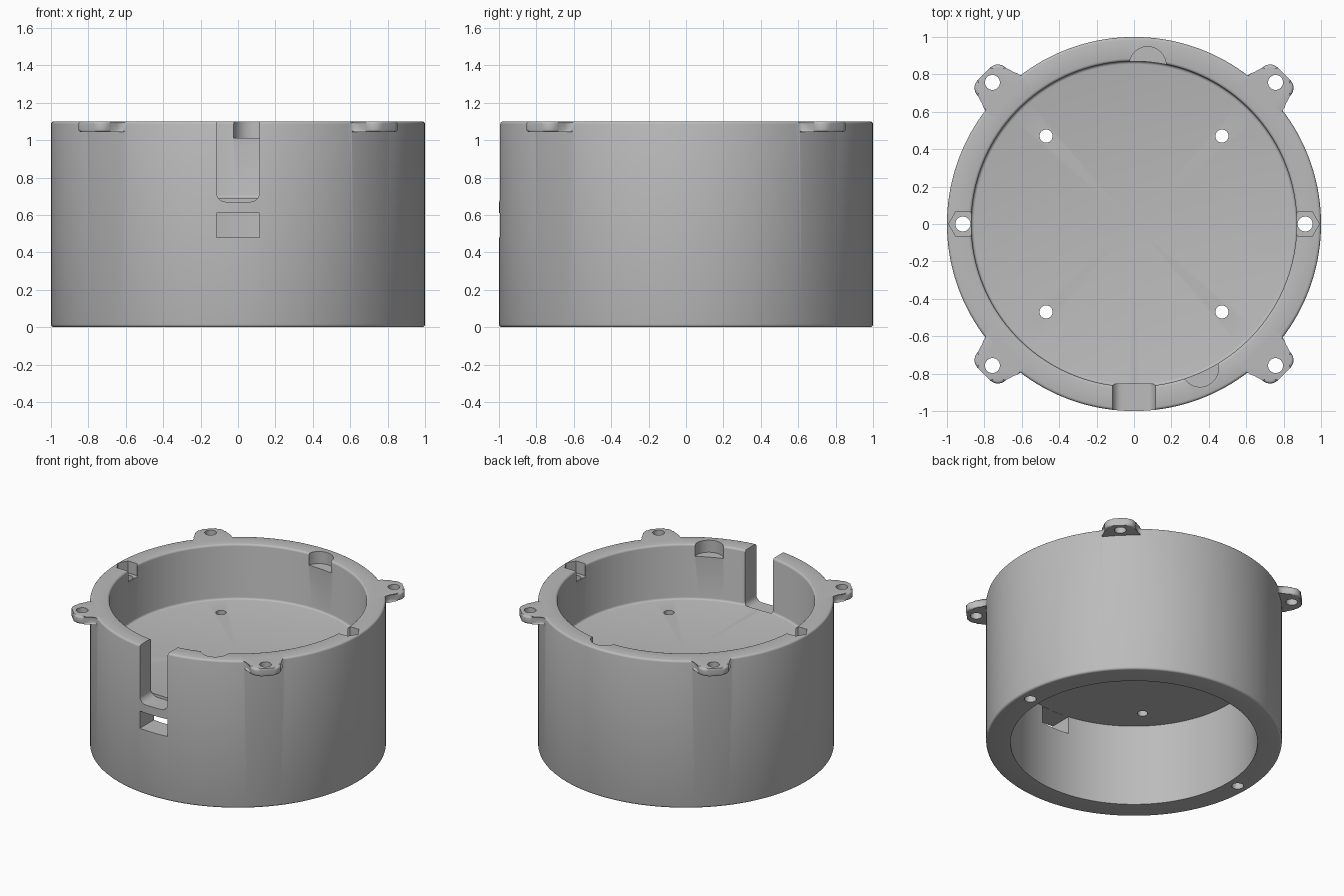
import bpy, bmesh
from math import sin, cos, pi, radians
from mathutils import Matrix

if "Cube" in bpy.data.objects:
    bpy.data.objects.remove(bpy.data.objects["Cube"], do_unlink=True)

TOP = 1.10
grey = bpy.data.materials.new("plain_grey")
grey.use_nodes = True
grey.diffuse_color = (0.5, 0.5, 0.5, 1)
grey.node_tree.nodes["Principled BSDF"].inputs["Base Color"].default_value = (0.5, 0.5, 0.5, 1)


def make(name, bm):
    bmesh.ops.recalc_face_normals(bm, faces=bm.faces[:])
    mesh = bpy.data.meshes.new(name)
    bm.to_mesh(mesh)
    bm.free()
    mesh.materials.append(grey)
    obj = bpy.data.objects.new(name, mesh)
    bpy.context.collection.objects.link(obj)
    return obj


def arc(cx, cy, r, a0, a1, n):
    """Points along an arc, angles in degrees."""
    return [(cx + r * cos(radians(a0 + (a1 - a0) * i / n)),
             cy + r * sin(radians(a0 + (a1 - a0) * i / n))) for i in range(n + 1)]


def circle(cx, cy, r, n=32):
    return arc(cx, cy, r, 0, 360, n)[:-1]


def prism(name, pts, lo, hi, matrix=Matrix(), round_edge=0):
    """Extrude a flat outline from lo to hi, with optional rounded rims."""
    bm = bmesh.new()
    rings = [[bm.verts.new((x, y, z)) for x, y in pts] for z in (lo, hi)]
    bm.faces.new(rings[0])
    bm.faces.new(rings[1])
    for i in range(len(pts)):
        j = (i + 1) % len(pts)
        bm.faces.new((rings[0][i], rings[0][j], rings[1][j], rings[1][i]))
    if round_edge:
        rims = [e for e in bm.edges if abs(e.verts[0].co.z - e.verts[1].co.z) < 1e-5]
        bmesh.ops.bevel(bm, geom=rims, offset=round_edge, segments=3,
                        profile=0.5, affect='EDGES')
    bm.transform(matrix)
    return make(name, bm)


def lathe(name, profile, n=160):
    """Revolve an (r, z) profile whose ends lie on the axis."""
    bm = bmesh.new()
    rings = []
    for r, z in profile:
        if r == 0:
            rings.append([bm.verts.new((0, 0, z))] * n)
        else:
            rings.append([bm.verts.new((r * cos(2 * pi * i / n), r * sin(2 * pi * i / n), z))
                          for i in range(n)])
    for a, b in zip(rings, rings[1:]):
        for i in range(n):
            j = (i + 1) % n
            bm.faces.new(list(dict.fromkeys((a[i], a[j], b[j], b[i]))))
    return make(name, bm)


def combine(target, tool, operation):
    mod = target.modifiers.new("join", 'BOOLEAN')
    mod.operation = operation
    mod.solver = 'EXACT'
    mod.object = tool
    with bpy.context.temp_override(object=target, active_object=target):
        bpy.ops.object.modifier_apply(modifier=mod.name)
    bpy.data.objects.remove(tool, do_unlink=True)


# Round body: lower cavity, dividing floor and upper cavity
b = 0.015
profile = [(0, 0.61), (0.835, 0.61), (0.835, 0)]
profile += arc(1 - b, b, b, -90, 0, 3)
profile += arc(1 - b, TOP - b, b, 0, 90, 3)
profile += arc(0.87 + b, TOP - b, b, 90, 180, 3)
profile += arc(0.87 - b, 0.69 + b, b, 0, -90, 3)
profile += [(0, 0.69)]
body = lathe("housing_body", profile)

# Four mounting lugs on the diagonals, with flared roots
w, tip, r = 0.106, 1.135, 0.06
half = [(0.93, 0.14), (0.985, 0.14), (1.0, 0.118), (1.025, w)]
half += arc(tip - r, w - r, r, 90, 0, 8)
outline = half + [(x, -y) for x, y in reversed(half)]
for k in range(4):
    turn = Matrix.Rotation(radians(45 + 90 * k), 4, 'Z')
    combine(body, prism("mounting_lug", outline, 1.043, TOP, turn, 0.014), 'UNION')

# Screw holes through lugs and floor
for sx in (-1, 1):
    for sy in (-1, 1):
        for d, rad, lo, hi in ((0.757, 0.04, 0.9, 1.3), (0.47, 0.035, 0.5, 0.8)):
            combine(body, prism("hole_cutter", circle(sx * d, sy * d, rad), lo, hi), 'DIFFERENCE')

# Side bolt holes with hexagonal nut pockets
for sx in (-1, 1):
    x = sx * 0.915
    combine(body, prism("nut_cutter", circle(x, 0, 0.076, 6), TOP - 0.09, 1.3), 'DIFFERENCE')
    combine(body, prism("bolt_cutter", circle(x, 0, 0.04), -0.1, 1.2), 'DIFFERENCE')

# Round magnet pockets in the inner rim
for x, y in ((0.073, 0.85), (0.353, -0.773)):
    combine(body, prism("pocket_cutter", circle(x, y, 0.098, 48), 1.01, 1.3), 'DIFFERENCE')

# Front cable slot with rounded bottom, and window below it
upright = Matrix.Rotation(radians(90), 4, 'X')
s = 0.115
slot = [(s, 1.3), (-s, 1.3)]
slot += arc(-s + 0.05, 0.72, 0.05, 180, 270, 8) + arc(s - 0.05, 0.72, 0.05, 270, 360, 8)
combine(body, prism("slot_cutter", slot, 0.855, 1.1, upright), 'DIFFERENCE')
window = [(-s, 0.48), (s, 0.48), (s, 0.609), (-s, 0.609)]
combine(body, prism("window_cutter", window, 0.75, 1.1, upright), 'DIFFERENCE')

# Smooth shading with crisp edges
bpy.ops.object.select_all(action='DESELECT')
body.select_set(True)
bpy.context.view_layer.objects.active = body
bpy.ops.object.shade_smooth_by_angle(angle=radians(35))
